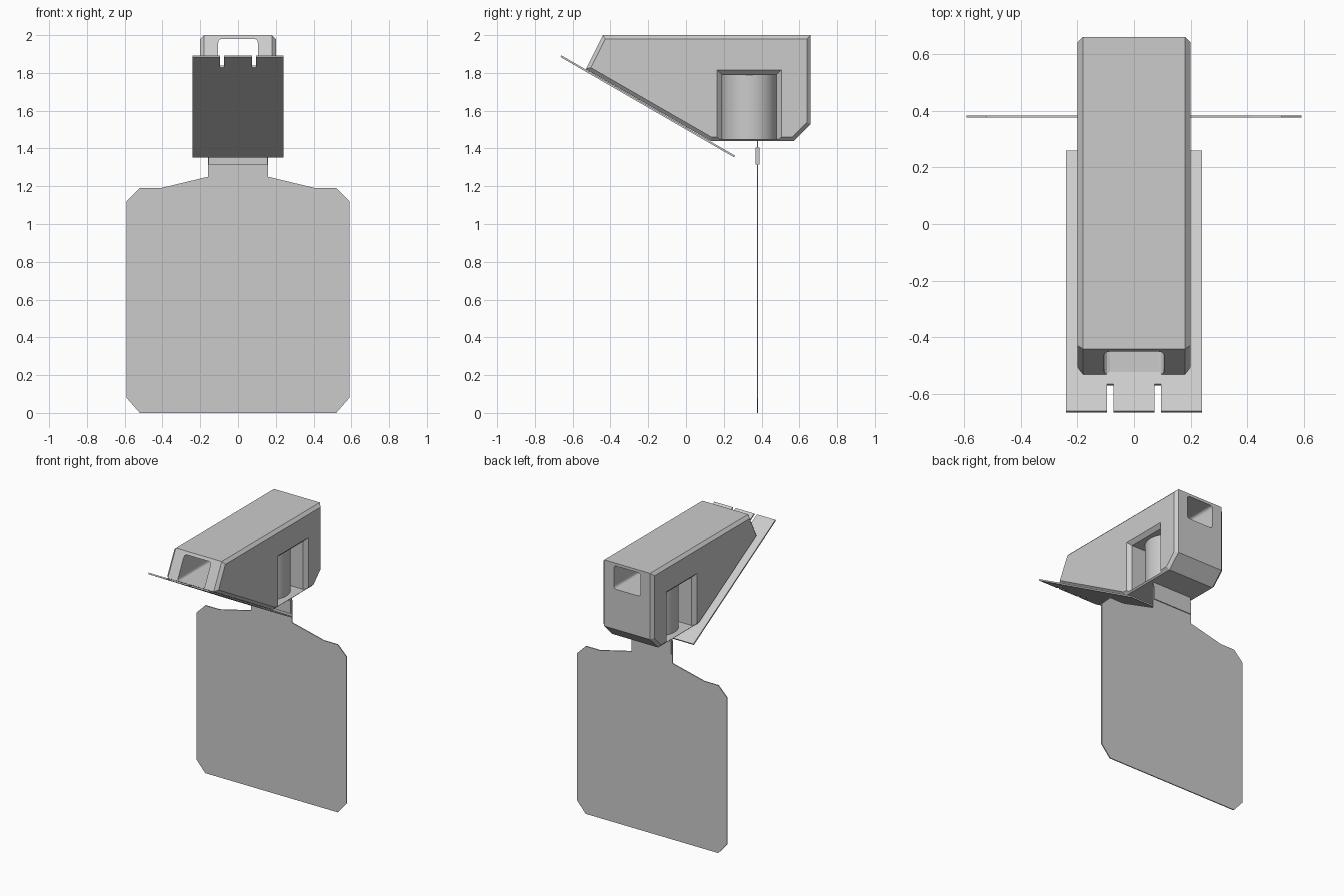
import bpy, bmesh
from math import radians, cos, sin
from mathutils import Vector

if "Cube" in bpy.data.objects:
    bpy.data.objects.remove(bpy.data.objects["Cube"])

grey = bpy.data.materials.new("plain grey")
grey.use_nodes = True
COLOUR = (0.6, 0.6, 0.6, 1)
grey.diffuse_color = COLOUR
grey.node_tree.nodes["Principled BSDF"].inputs["Base Color"].default_value = COLOUR

X, Y, Z = Vector((1, 0, 0)), Vector((0, 1, 0)), Vector((0, 0, 1))


def finish(bm, name):
    bmesh.ops.recalc_face_normals(bm, faces=bm.faces)
    mesh = bpy.data.meshes.new(name)
    bm.to_mesh(mesh)
    bm.free()
    mesh.materials.append(grey)
    obj = bpy.data.objects.new(name, mesh)
    bpy.context.collection.objects.link(obj)
    return obj


def prism(name, outline, u, v, start, depth, cap_bevel=0, side_bevel=0):
    """Extrude a 2D outline lying on axes u and v from start along depth."""
    bm = bmesh.new()
    face = bm.faces.new([bm.verts.new(start + u * a + v * b) for a, b in outline])
    extruded = bmesh.ops.extrude_face_region(bm, geom=[face])["geom"]
    bmesh.ops.translate(bm, vec=depth, verts=[g for g in extruded if isinstance(g, bmesh.types.BMVert)])
    if not any(f.is_valid and f == face for f in bm.faces):
        bm.faces.new([v for v in face.verts])
    along = lambda e: abs((e.verts[0].co - e.verts[1].co).normalized().dot(depth.normalized())) > 0.99
    bmesh.ops.recalc_face_normals(bm, faces=bm.faces)
    if cap_bevel:
        bmesh.ops.bevel(bm, geom=[e for e in bm.edges if not along(e)],
                        offset=cap_bevel, segments=1, affect='EDGES')
    if side_bevel:
        bmesh.ops.bevel(bm, geom=[e for e in bm.edges if along(e)],
                        offset=side_bevel, segments=3, profile=0.5, affect='EDGES')
    return finish(bm, name)


def box(name, low, high, **kw):
    (x0, y0, z0), (x1, y1, z1) = low, high
    return prism(name, [(x0, z0), (x1, z0), (x1, z1), (x0, z1)],
                 X, Z, Y * y0, Y * (y1 - y0), **kw)


def mirrored(half):
    return half + [(-a, b) for a, b in reversed(half)]


def cut(target, cutter):
    cutter.hide_render = True
    mod = target.modifiers.new("cut", 'BOOLEAN')
    mod.operation, mod.solver, mod.object = 'DIFFERENCE', 'EXACT', cutter
    bpy.context.view_layer.objects.active = target
    bpy.ops.object.modifier_apply(modifier=mod.name)
    bpy.data.objects.remove(cutter)


# Wedge-shaped housing with chamfered side edges
housing = prism("housing", [(-0.44, 2.0), (0.66, 2.0), (0.66, 1.53), (0.57, 1.44),
                            (0.13, 1.44), (-0.53, 1.82)],
                Y, Z, X * -0.2, X * 0.4, cap_bevel=0.02)

# Viewing tunnel from front to back
cut(housing, box("tunnel_cutter", (-0.105, -1, 1.815), (0.105, 1, 1.98), side_bevel=0.02))

# Side pocket through the housing, flared at both openings
bm = bmesh.new()
rings = []
for x, grow in ((-0.225, 0.05), (-0.175, 0), (0.175, 0), (0.225, 0.05)):
    y0, y1, z0, z1 = 0.19 - grow, 0.48 + grow, 1.45, 1.79 + grow
    rings.append([bm.verts.new((x, y, z)) for y, z in ((y0, z0), (y1, z0), (y1, z1), (y0, z1))])
for a, b in zip(rings, rings[1:]):
    for i in range(4):
        j = (i + 1) % 4
        bm.faces.new((a[i], a[j], b[j], b[i]))
bm.faces.new(rings[0])
bm.faces.new(rings[-1])
cut(housing, finish(bm, "pocket_cutter"))

# Upright drum inside the pocket
bm = bmesh.new()
bmesh.ops.create_cone(bm, cap_ends=True, segments=48, radius1=0.145, radius2=0.145, depth=0.35)
bmesh.ops.translate(bm, vec=(0, 0.335, 1.62), verts=bm.verts)
drum = finish(bm, "drum")
bpy.ops.object.select_all(action='DESELECT')
drum.select_set(True)
bpy.context.view_layer.objects.active = drum
bpy.ops.object.shade_smooth_by_angle(angle=radians(30))

# Sloping plate under the housing, with two slots in its front edge
tilt = radians(30)
down_slope = Vector((0, cos(tilt), -sin(tilt)))
normal = Vector((0, sin(tilt), cos(tilt)))
LENGTH, SLOT = 1.062, 0.11
plate_half = [(0.24, LENGTH), (0.24, 0), (0.095, 0), (0.095, SLOT), (0.073, SLOT), (0.073, 0)]
prism("sloping_plate", mirrored(plate_half), X, down_slope,
      Vector((0, -0.66, 1.893)), normal * -0.01)

# Thin hanging panel with clipped corners and a neck
panel_half = [(0.52, 0), (0.59, 0.08), (0.59, 1.12), (0.52, 1.19),
              (0.41, 1.19), (0.16, 1.25), (0.16, 1.40)]
prism("hanging_panel", mirrored(panel_half), X, Z, Y * 0.375, Y * 0.007)

# Clip joining the neck to the housing
box("neck_clip", (-0.155, 0.367, 1.315), (0.155, 0.388, 1.405))
box("clip_tongue", (-0.155, 0.375, 1.40), (0.155, 0.382, 1.447))
